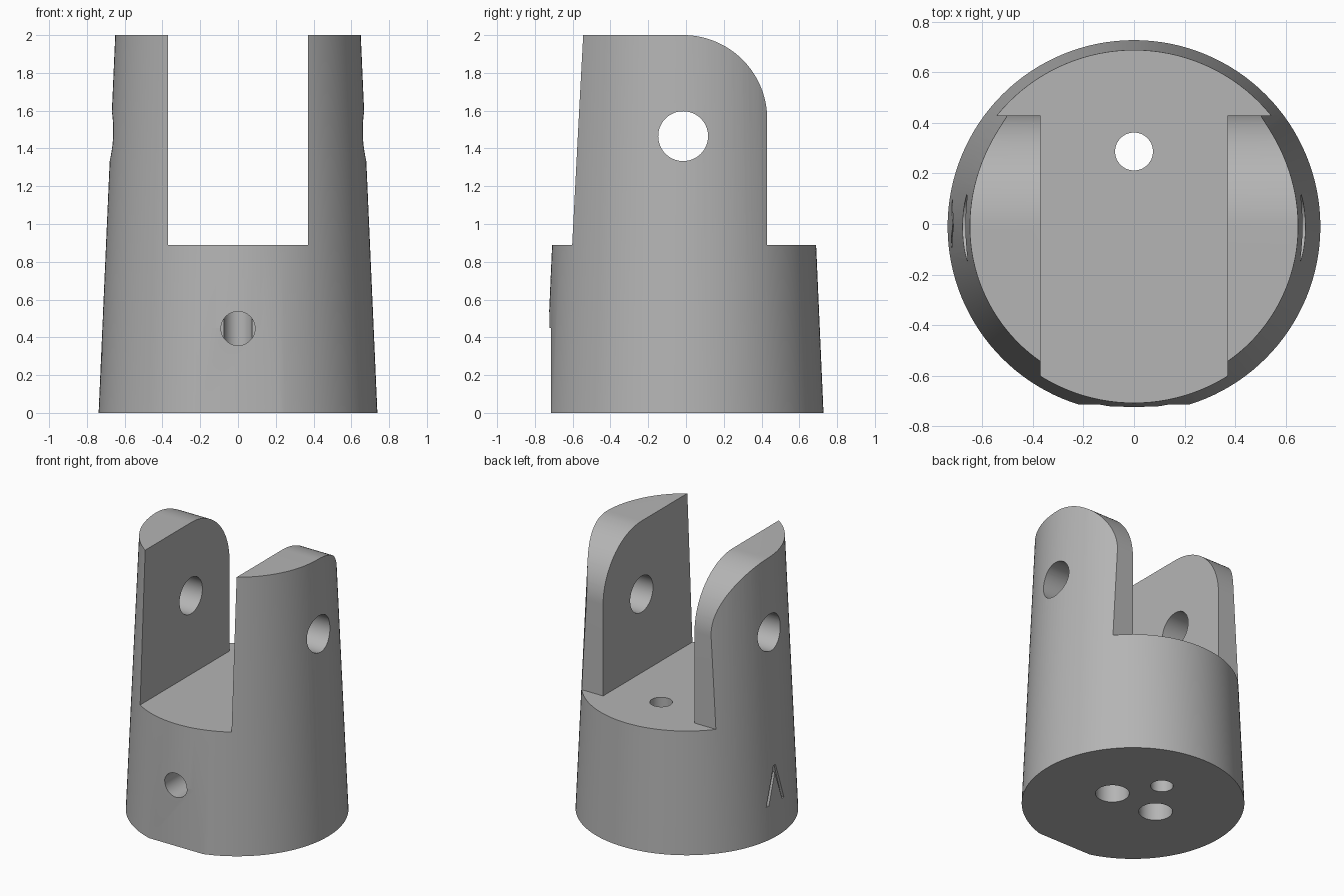
import bpy, bmesh, math
from mathutils import Matrix, Vector

cube = bpy.data.objects.get("Cube")
if cube:
    bpy.data.objects.remove(cube, do_unlink=True)

AXIS_Y = -0.01          # the tapered body sits slightly forward
R_BASE, R_TOP = 0.738, 0.65
FLOOR = 0.89            # height of the slot floor
PIVOT_Y, PIVOT_Z = -0.015, 1.465

grey = bpy.data.materials.new("plain_grey")
grey.use_nodes = True
colour = (0.46, 0.46, 0.46, 1)
grey.diffuse_color = colour
grey.node_tree.nodes["Principled BSDF"].inputs["Base Color"].default_value = colour


def make(name, bm):
    bmesh.ops.recalc_face_normals(bm, faces=bm.faces)
    mesh = bpy.data.meshes.new(name)
    bm.to_mesh(mesh)
    bm.free()
    mesh.materials.append(grey)
    ob = bpy.data.objects.new(name, mesh)
    bpy.context.collection.objects.link(ob)
    return ob


def cylinder(name, start, end, r1, r2=None, segments=64):
    start, end = Vector(start), Vector(end)
    along = end - start
    turn = along.to_track_quat('Z', 'Y').to_matrix().to_4x4()
    bm = bmesh.new()
    bmesh.ops.create_cone(bm, cap_ends=True, segments=segments, radius1=r1,
                          radius2=r1 if r2 is None else r2, depth=along.length,
                          matrix=Matrix.Translation((start + end) / 2) @ turn)
    return make(name, bm)


def box(name, low, high):
    low, high = Vector(low), Vector(high)
    bm = bmesh.new()
    bmesh.ops.create_cube(bm, size=1, matrix=Matrix.Translation((low + high) / 2)
                          @ Matrix.Diagonal((*(high - low), 1)))
    return make(name, bm)


def prism(name, outline, x1, x2):
    """Outline of (y, z) points extruded along x."""
    bm = bmesh.new()
    face = bm.faces.new([bm.verts.new((x1, y, z)) for y, z in outline])
    side = bmesh.ops.extrude_face_region(bm, geom=[face])
    verts = [v for v in side["geom"] if isinstance(v, bmesh.types.BMVert)]
    bmesh.ops.translate(bm, verts=verts, vec=(x2 - x1, 0, 0))
    return make(name, bm)


def cut(body, cutter):
    mod = body.modifiers.new("cut", 'BOOLEAN')
    mod.operation = 'DIFFERENCE'
    mod.solver = 'EXACT'
    mod.object = cutter
    bpy.context.view_layer.update()
    graph = bpy.context.evaluated_depsgraph_get()
    mesh = bpy.data.meshes.new_from_object(body.evaluated_get(graph))
    body.modifiers.remove(mod)
    body.data = mesh
    bpy.data.objects.remove(cutter, do_unlink=True)


# Tapered body
body = cylinder("clevis_body", (0, AXIS_Y, 0), (0, AXIS_Y, 2), R_BASE, R_TOP, 128)

# Slot between the two arms
cut(body, box("slot", (-0.37, -1, FLOOR), (0.37, 1, 2.2)))

# Back of the arms: upright face rounding over to the top
radius, arc_y, arc_z = 0.445, -0.015, 1.555
outline = [(1, FLOOR), (arc_y + radius, FLOOR)]
for i in range(33):
    a = math.pi / 2 * i / 32
    outline.append((arc_y + radius * math.cos(a), arc_z + radius * math.sin(a)))
outline += [(arc_y, 2.2), (1, 2.2)]
cut(body, prism("arm_back", outline, -1, 1))

# Pivot hole through both arms
cut(body, cylinder("pivot_hole", (-1, PIVOT_Y, PIVOT_Z), (1, PIVOT_Y, PIVOT_Z), 0.132))

# Flat on the lower front
cut(body, box("front_flat", (-1, -1, -0.1), (1, -0.715, 0.45)))

# Vertical hole, and the front hole that meets it
cut(body, cylinder("vertical_hole", (0, 0.287, -0.1), (0, 0.287, 1.2), 0.075))
cut(body, cylinder("front_hole", (0, -1, 0.447), (0, 0.28, 0.447), 0.09))

# Blind pockets in the underside
for side in (-1, 1):
    cut(body, cylinder("pocket", (side * 0.187, 0, -0.1), (side * 0.187, 0, 0.3), 0.112))

# Shallow pointed alignment groove on the right side
groove = [(-0.1, 0.24), (-0.012, 0.51), (0.012, 0.51), (0.1, 0.24),
          (0.075, 0.24), (0, 0.46), (-0.075, 0.24)]
cut(body, prism("groove", groove, -0.9, -0.702))

# Smooth shading with sharp edges kept
bpy.ops.object.select_all(action='DESELECT')
body.select_set(True)
bpy.context.view_layer.objects.active = body
bpy.ops.object.shade_smooth_by_angle(angle=math.radians(25))
